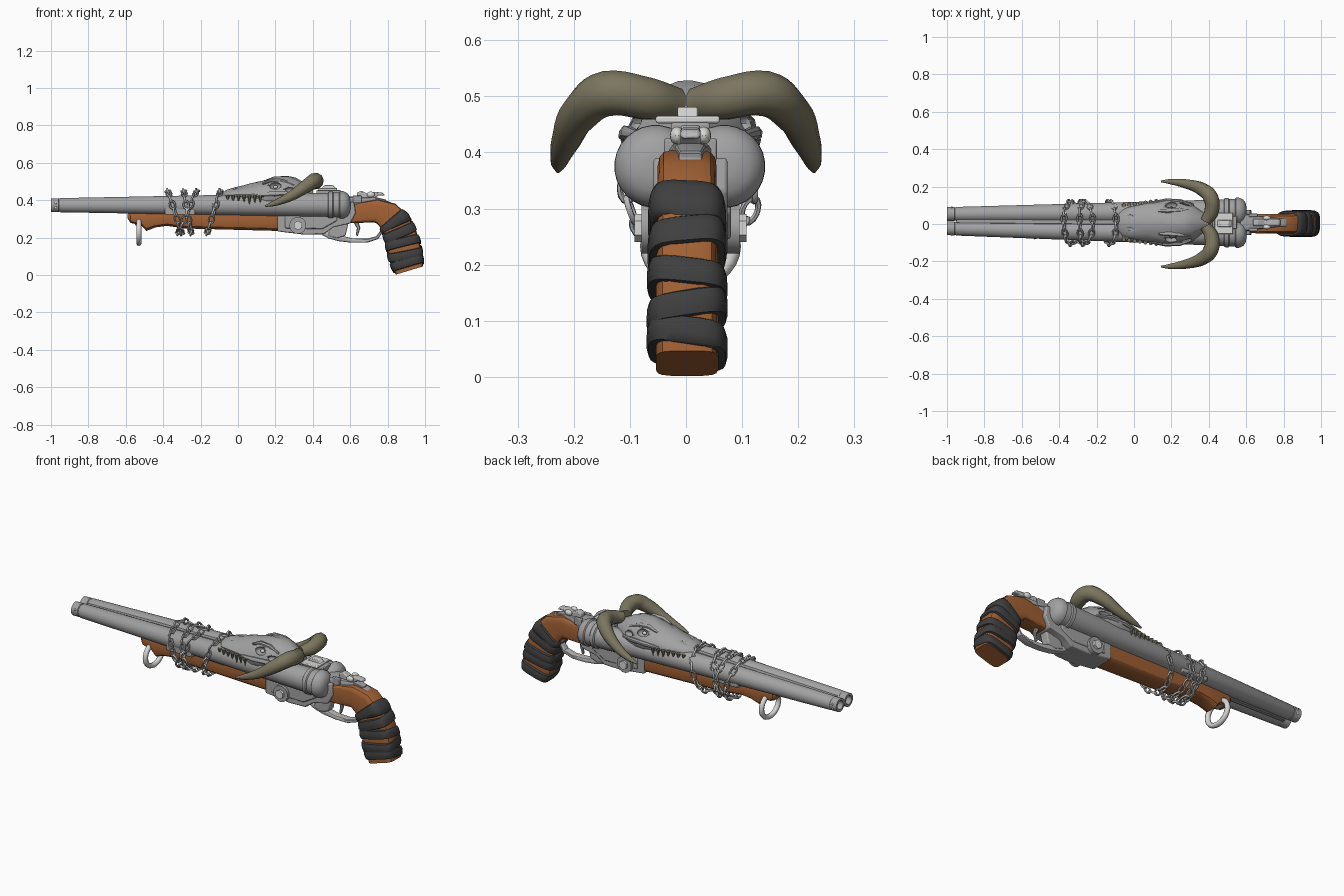
import bpy, bmesh, math, random
from mathutils import Matrix, Vector

if "Cube" in bpy.data.objects:
    bpy.data.objects.remove(bpy.data.objects["Cube"])
random.seed(4)


def material(name, r, g, b):
    m = bpy.data.materials.new(name)
    m.use_nodes = True
    m.diffuse_color = (r, g, b, 1)
    m.node_tree.nodes["Principled BSDF"].inputs["Base Color"].default_value = (r, g, b, 1)
    return m


STEEL = material("steel grey", .36, .36, .36)
CHAIN = material("worn light steel", .48, .48, .48)
BRIGHT = material("bright steel", .68, .68, .67)
WOOD = material("brown wood", .36, .12, .035)
LEATHER = material("black leather", .05, .05, .05)
HORN = material("khaki horn", .20, .18, .115)
MID = 0.008  # centre line of the gun in y


def smooth(ob, angle):
    bpy.ops.object.select_all(action='DESELECT')
    ob.select_set(True)
    bpy.context.view_layer.objects.active = ob
    bpy.ops.object.shade_smooth_by_angle(angle=math.radians(angle))


def finish(name, bm, mat, angle=35, bevel=0):
    bmesh.ops.recalc_face_normals(bm, faces=bm.faces)
    me = bpy.data.meshes.new(name)
    bm.to_mesh(me)
    bm.free()
    me.materials.append(mat)
    ob = bpy.data.objects.new(name, me)
    bpy.context.collection.objects.link(ob)
    smooth(ob, angle)
    if bevel:
        mod = ob.modifiers.new("bevel", 'BEVEL')
        mod.width, mod.segments = bevel, 2
    return ob


def sweep(name, secs, mat, power=2, sides=16, upright=False, angle=35, noise=0, roll=0):
    """Skin over sections (x, z, half height, half width, optional y)."""
    bm, rings = bmesh.new(), []
    for i, s in enumerate(secs):
        a, b = secs[max(i - 1, 0)], secs[min(i + 1, len(secs) - 1)]
        t = Vector((1, 0)) if upright else Vector((b[0] - a[0], b[1] - a[1])).normalized()
        y, ring = (s[4] if len(s) > 4 else MID), []
        for k in range(sides):
            u = 2 * math.pi * (k + .5) / sides
            c, d = (math.copysign(abs(f(u)) ** (2 / power), f(u)) for f in (math.cos, math.sin))
            j = 1 + random.uniform(-noise, noise)
            along = roll * c
            ring.append(bm.verts.new((s[0] - t.y * s[2] * d * j + t.x * along, y + s[3] * c * j,
                                      s[1] + t.x * s[2] * d * j + t.y * along)))
        rings.append(ring)
    for p, q in zip(rings, rings[1:]):
        for k in range(sides):
            n = (k + 1) % sides
            bm.faces.new((p[k], p[n], q[n], q[k]))
    bm.faces.new(rings[0])
    bm.faces.new(rings[-1])
    return finish(name, bm, mat, angle)


def prism(name, outline, half, mat, y=MID, bevel=.006):
    """Side outline (x, z) extruded across y."""
    bm = bmesh.new()
    face = bm.faces.new([bm.verts.new((x, y - half, z)) for x, z in outline])
    out = bmesh.ops.extrude_face_region(bm, geom=[face])["geom"]
    bmesh.ops.translate(bm, vec=(0, 2 * half, 0), verts=[v for v in out if isinstance(v, bmesh.types.BMVert)])
    return finish(name, bm, mat, 30, bevel)


def box(name, x0, x1, z0, z1, half, mat, y=MID, bevel=.004):
    return prism(name, [(x0, z0), (x1, z0), (x1, z1), (x0, z1)], half, mat, y, bevel)


def cone(name, loc, r1, r2, depth, rot, mat, sides=16):
    bm = bmesh.new()
    bmesh.ops.create_cone(bm, cap_ends=True, segments=sides, radius1=r1, radius2=r2, depth=depth,
                          matrix=Matrix.Translation(loc) @ rot)
    return finish(name, bm, mat)


def ball(name, loc, size, mat):
    bm = bmesh.new()
    bmesh.ops.create_uvsphere(bm, u_segments=14, v_segments=8, radius=1,
                              matrix=Matrix.Translation(loc) @ Matrix.Diagonal((*size, 1)))
    return finish(name, bm, mat)


def add_link(bm, mat4, a, b, r, n=12, m=6):
    """Oval ring of round wire in the local xy plane."""
    grid = []
    for i in range(n):
        u = 2 * math.pi * i / n
        out = Vector((math.cos(u), math.sin(u), 0))
        mid = Vector((a * out.x, b * out.y, 0))
        grid.append([bm.verts.new(mat4 @ (mid + out * r * math.cos(v) + Vector((0, 0, r * math.sin(v)))))
                     for v in (2 * math.pi * k / m for k in range(m))])
    for i in range(n):
        p, q = grid[i], grid[(i + 1) % n]
        for k in range(m):
            bm.faces.new((p[k], p[(k + 1) % m], q[(k + 1) % m], q[k]))


ACROSS = Matrix.Rotation(math.pi / 2, 4, 'X')

# Barrels: hollow muzzle, gentle taper, ringed and rounded breech
PROFILE = [(-.90, .022), (-1, .024), (-1, .037), (-.96, .037), (-.957, .034), (-.95, .038),
           (.48, .065), (.485, .072), (.505, .072), (.51, .067), (.54, .067), (.545, .074),
           (.565, .073), (.585, .062), (.597, .045), (.602, .02)]
for s, side in ((1, "left"), (-1, "right")):
    secs = []
    for x, r in PROFILE:
        f = (x + 1) / 1.5
        secs.append((x, .373 + .002 * f, r, r, .015 - .008 * f + s * (.038 + .022 * f)))
    sweep(side + "_barrel", secs, STEEL, sides=28, upright=True)
    for z in (.36, .385):
        ball(side + "_muzzle_pin", (-.975, .015 + s * .074, z), (.006, .004, .006), BRIGHT)
sweep("top_rib", [(-.95, .385, .012, .012, .015), (.45, .41, .02, .02)], STEEL, 5, 8, True)
sweep("lower_rib", [(-.95, .35, .01, .012, .015), (.45, .34, .02, .02)], STEEL, 5, 8, True)

# Wooden fore-end, barrel band and receiver
sweep("fore_end", [(-.59, .315, .012, .03), (-.575, .308, .03, .042), (-.52, .302, .035, .048),
                   (-.49, .29, .055, .05), (-.44, .297, .043, .052), (-.38, .302, .04, .054),
                   (-.28, .298, .05, .057), (.21, .295, .06, .064)], WOOD, 4, 16, True, 30)
box("barrel_band", -.39, -.23, .322, .368, .09, STEEL)
prism("receiver", [(.21, .233), (.36, .215), (.46, .218), (.51, .255), (.60, .275), (.63, .33),
                   (.62, .39), (.21, .39)], .066, STEEL)
prism("receiver_side_plate", [(.25, .25), (.45, .245), (.53, .29), (.53, .315), (.25, .315)], .072, STEEL)
cone("pivot_bolt", (.32, MID, .265), .045, .045, .175, ACROSS, STEEL, 20)
cone("pivot_bolt_core", (.32, MID, .265), .025, .025, .2, ACROSS, BRIGHT, 6)

# Trigger guard and trigger
sweep("trigger_guard", [(.44, .235, .014, .02), (.49, .212, .018, .022), (.54, .197, .017, .022),
                        (.61, .184, .012, .022), (.69, .183, .011, .022), (.745, .2, .009, .022),
                        (.768, .235, .008, .02), (.765, .27, .008, .018), (.73, .29, .008, .016)],
      CHAIN, 4, 12)
sweep("trigger", [(.63, .285, .013, .009), (.645, .25, .01, .008), (.635, .21, .006, .007)], STEEL, 3, 8)
prism("guard_root", [(.48, .21), (.53, .195), (.575, .21), (.59, .275), (.5, .27)], .025, STEEL)

# Pistol grip
GRIP = [(.57, .315, .04, .05), (.66, .333, .055, .052), (.74, .343, .062, .053), (.80, .32, .075, .053),
        (.845, .268, .082, .054), (.872, .205, .087, .055), (.887, .145, .09, .056),
        (.899, .084, .088, .056), (.917, .024, .077, .056)]
GRIP = [section + (.002,) for section in GRIP]
sweep("grip", GRIP, WOOD, 5, 16, angle=30)


def grip_at(t):
    i = min(int(t), len(GRIP) - 2)
    return [a + (b - a) * (t - i) for a, b in zip(GRIP[i], GRIP[i + 1])]


# Leather straps wound around the grip, slightly askew
for t, roll in ((3.8, .004), (4.6, -.006), (5.6, .007), (6.5, -.010), (7.4, .008)):
    secs = []
    for d, k in ((-.4, .98), (-.35, 1.12), (-.12, 1.19), (.12, 1.2), (.35, 1.14), (.4, .98)):
        x, z, h, w, y = grip_at(t + d)
        secs.append((x, z, h * (k * .5 + .5), w * k * 1.08, y))
    sweep("grip_strap", secs, LEATHER, 4, 20, roll=roll, angle=50)

# Tang, hammer and top latch
sweep("tang", [(.57, .385, .035, .05), (.63, .385, .035, .045), (.67, .392, .022, .035),
               (.74, .402, .014, .028), (.79, .395, .008, .02)], STEEL, 5, 12, True)
prism("hammer", [(.64, .40), (.72, .40), (.75, .425), (.785, .425), (.775, .44), (.73, .445),
                 (.70, .43), (.66, .45), (.635, .44)], .018, CHAIN)
prism("rear_block", [(.77, .36), (.825, .355), (.815, .39), (.77, .405)], .022, STEEL)
for s in (1, -1):
    ball("hammer_knob", (.71, MID + s * .024, .43), (.022, .013, .016), BRIGHT)
    box("tang_lug", .615, .66, .385, .425, .009, STEEL, MID + s * .038)
box("latch_plate", .43, .53, .452, .465, .057, BRIGHT, .003)
box("latch_base", .42, .55, .40, .453, .035, STEEL)
prism("latch_cap", [(.445, .463), (.525, .463), (.505, .481), (.465, .481)], .018, BRIGHT, .003, .003)

# Beast skull with eye sockets and nostrils cut in
skull = sweep("skull", [(-.085, .42, .02, .045), (-.06, .423, .032, .072), (-.02, .425, .042, .085),
                        (.03, .425, .054, .092), (.07, .425, .066, .1), (.11, .425, .074, .108),
                        (.15, .425, .084, .115), (.19, .427, .095, .12), (.23, .427, .101, .115),
                        (.27, .427, .102, .11), (.31, .425, .092, .096), (.35, .425, .072, .07),
                        (.40, .43, .04, .035)], STEEL, 1.8, 26, True, 25, .045)
for s in (1, -1):
    for loc, size in (((.20, MID + s * .086, .473), (.034, .024, .022)),
                      ((-.03, MID + s * .035, .468), (.026, .012, .012)),
                      ((.28, MID + s * .095, .452), (.03, .018, .016))):
        cutter = ball("skull_cutter", loc, size, STEEL)
        cutter.hide_render = True
        mod = skull.modifiers.new("cut", 'BOOLEAN')
        mod.operation, mod.object = 'DIFFERENCE', cutter
        bpy.context.view_layer.objects.active = skull
        bpy.ops.object.modifier_apply(modifier=mod.name)
        bpy.data.objects.remove(cutter)
    ball("eye", (.20, MID + s * .075, .47), (.012, .01, .01), BRIGHT)
    sweep("brow_ridge", [(.13, .488, .006, .006, MID + s * .062), (.18, .506, .011, .012, MID + s * .062),
                         (.24, .503, .011, .013, MID + s * .066), (.3, .48, .006, .008, MID + s * .07)],
          STEEL, 2, 8, noise=.1)
    sweep("cheek_bone", [(.09, .425, .008, .008, MID + s * .104), (.17, .432, .014, .012, MID + s * .117),
                         (.25, .435, .013, .012, MID + s * .114), (.32, .43, .008, .01, MID + s * .09)],
          STEEL, 2, 8, noise=.1)
    for i in range(7):
        long = .055 if i in (1, 4) else .042
        cone("tooth", (-.055 + i * .029, MID + s * (.091 + i * .004), .424 - long / 2), .001, .011, long,
             Matrix.Identity(4), HORN, 7)

# Curved horns
for s, side in ((1, "left"), (-1, "right")):
    cu = bpy.data.curves.new(side + "_horn", 'CURVE')
    cu.dimensions, cu.bevel_depth, cu.bevel_resolution, cu.use_fill_caps = '3D', 1, 3, True
    pts = [(.385, .015, .485, .03), (.415, .07, .496, .039), (.41, .14, .505, .041), (.365, .185, .475, .036),
           (.28, .214, .42, .026), (.2, .226, .385, .016), (.145, .228, .368, .005)]
    sp = cu.splines.new('BEZIER')
    sp.resolution_u = 5
    sp.bezier_points.add(len(pts) - 1)
    for bp, (x, y, z, r) in zip(sp.bezier_points, pts):
        bp.co, bp.radius = (x, s * y, z), r
        bp.handle_left_type = bp.handle_right_type = 'AUTO'
    cu.materials.append(HORN)
    ob = bpy.data.objects.new(side + "_horn", cu)
    bpy.context.collection.objects.link(ob)
    bpy.ops.object.select_all(action='DESELECT')
    ob.select_set(True)
    bpy.context.view_layer.objects.active = ob
    bpy.ops.object.convert(target='MESH')
    smooth(bpy.context.object, 60)

# Chains wrapped around barrels and fore-end: alternating upright and flat links
for top, low in ((-.375, -.30), (-.29, -.25), (-.22, -.32), (-.095, -.165)):
    bm, count = bmesh.new(), 18
    for i in range(count):
        u = 2 * math.pi * i / count
        pos = Vector(((top + low) / 2 + (top - low) / 2 * math.sin(u), MID + .113 * math.cos(u),
                      .336 + .113 * math.sin(u)))
        tan = Vector(((top - low) / 2 * math.cos(u), -.113 * math.sin(u), .113 * math.cos(u))).normalized()
        nor = tan.cross(Vector((1, 0, 0))).normalized()
        rot = Matrix((tan, nor, tan.cross(nor))).transposed().to_4x4()
        turn = Matrix.Rotation(math.radians(20 if i % 2 else 100), 4, 'X')
        add_link(bm, Matrix.Translation(pos) @ rot @ turn, .024, .014, .0055)
    finish("chain", bm, CHAIN, 60)

# Hanging sling ring and its lug
bm = bmesh.new()
add_link(bm, Matrix.Translation((-.53, MID, .233)) @ Matrix.Rotation(math.pi / 2, 4, 'Y'), .064, .076, .014, 28, 8)
finish("sling_ring", bm, BRIGHT, 60)
box("sling_lug", -.55, -.51, .265, .315, .02, STEEL)
